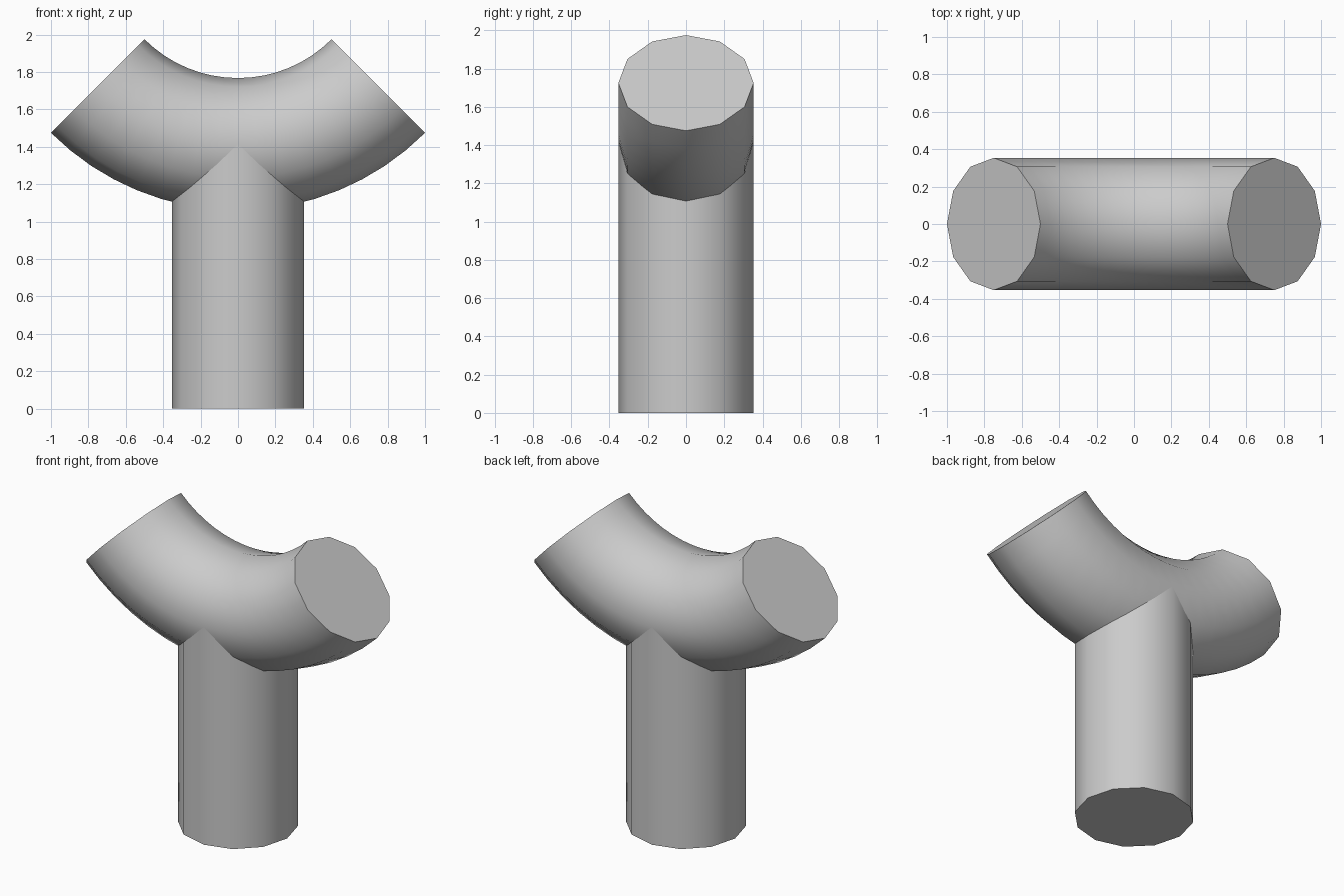
import bpy, bmesh
from math import sin, cos, pi, radians

if "Cube" in bpy.data.objects:
    bpy.data.objects.remove(bpy.data.objects["Cube"])

SIDES, R = 12, 0.3536      # pipe cross-section
BEND, CZ = 1.0607, 2.475   # bend radius and height of the bend centre
STEPS = 16


def ring(bm, place):
    return [bm.verts.new(place(R * cos(2 * pi * i / SIDES), R * sin(2 * pi * i / SIDES)))
            for i in range(SIDES)]


def pipe(name, placers):
    """Capped tube lofted through successive rings."""
    bm = bmesh.new()
    rings = [ring(bm, p) for p in placers]
    for a, b in zip(rings, rings[1:]):
        for i in range(SIDES):
            j = (i + 1) % SIDES
            bm.faces.new((a[i], a[j], b[j], b[i]))
    bm.faces.new(rings[0])
    bm.faces.new(rings[-1])
    bmesh.ops.recalc_face_normals(bm, faces=bm.faces)
    mesh = bpy.data.meshes.new(name)
    bm.to_mesh(mesh)
    bm.free()
    ob = bpy.data.objects.new(name, mesh)
    bpy.context.collection.objects.link(ob)
    bpy.ops.object.select_all(action='DESELECT')
    ob.select_set(True)
    bpy.context.view_layer.objects.active = ob
    bpy.ops.object.shade_smooth_by_angle(angle=radians(40))
    return ob


def straight(z):
    return lambda u, v: (u, v, z)


def bent(t):
    return lambda u, v: ((BEND + u) * sin(t), v, CZ - (BEND + u) * cos(t))


# Upright pipe, its top buried in the bend up to the tube's centre line
pipe("upright_pipe", [straight(0), straight(CZ - BEND)])

# Quarter-circle bend forming both upper arms
pipe("curved_arms", [bent(radians(-45 + 90 * k / STEPS)) for k in range(STEPS + 1)])
